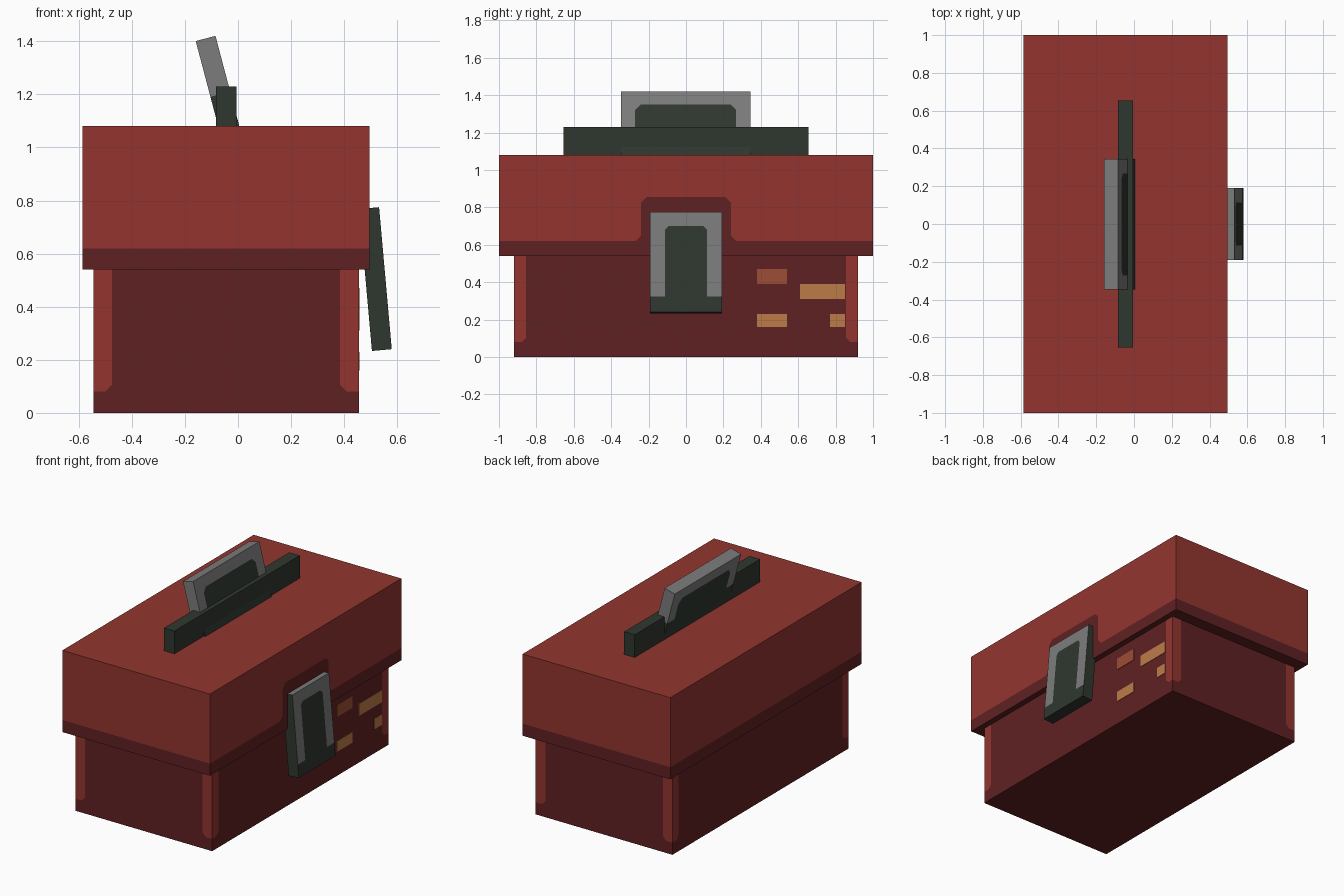
import bpy, bmesh
from mathutils import Vector

if "Cube" in bpy.data.objects:
    bpy.data.objects.remove(bpy.data.objects["Cube"])


def lin(v):
    v /= 255
    return v / 12.92 if v <= 0.04045 else ((v + 0.055) / 1.055) ** 2.4


def mat(name, r, g, b):
    m = bpy.data.materials.new(name)
    m.diffuse_color = (lin(r), lin(g), lin(b), 1)
    m.use_nodes = True
    m.node_tree.nodes["Principled BSDF"].inputs["Base Color"].default_value = m.diffuse_color
    return m


RED = mat("red paint", 147, 53, 47)
DARK = mat("dark red paint", 96, 33, 35)
GREY = mat("grey metal", 124, 124, 124)
GREEN = mat("dark green metal", 47, 55, 47)
RUST = mat("worn orange paint", 157, 77, 53)
TAN = mat("tan paint", 190, 123, 73)


def box(name, center, size, mats, rule=None, cuts=((), (), ()), corners=(), r=0.03, tilt=0):
    """Box cut along local planes (x and y cuts mirrored), coloured by rule(u, z, normal).
    u is the distance from the middle across a side face; corners are the values of
    u + z along which the r-sized corner cells are split."""
    bm = bmesh.new()
    bmesh.ops.create_cube(bm, size=1)
    bmesh.ops.scale(bm, vec=size, verts=bm.verts)
    for axis, values in enumerate(cuts):
        for v in values:
            for s in ((1, -1) if axis < 2 else (1,)):
                n = Vector((0, 0, 0))
                n[axis] = 1
                bmesh.ops.bisect_plane(bm, geom=bm.verts[:] + bm.edges[:] + bm.faces[:],
                                       plane_co=n * v * s, plane_no=n)
    for f in bm.faces[:]:
        f.normal_update()
        if abs(f.normal.z) > 0.5:
            continue
        a = 1 if abs(f.normal.x) > 0.5 else 0
        c = f.calc_center_median()
        du = max(v.co[a] for v in f.verts) - min(v.co[a] for v in f.verts)
        dz = max(v.co.z for v in f.verts) - min(v.co.z for v in f.verts)
        if abs(du - r) < 1e-4 and abs(dz - r) < 1e-4 and any(
                abs(abs(c[a]) + c.z - k) < 1e-3 for k in corners):
            n = Vector((0, 0, 1))
            n[a] = 1 if c[a] > 0 else -1
            bmesh.ops.bisect_plane(bm, geom=[f] + f.edges[:] + f.verts[:],
                                   plane_co=c, plane_no=n, dist=1e-4)
    for f in bm.faces:
        f.normal_update()
        c = f.calc_center_median()
        u = abs(c.y) if abs(f.normal.x) > 0.5 else abs(c.x)
        f.material_index = rule(u, c.z, f.normal) if rule else 0
    me = bpy.data.meshes.new(name)
    bm.to_mesh(me)
    bm.free()
    for m in mats:
        me.materials.append(m)
    ob = bpy.data.objects.new(name, me)
    ob.location = center
    ob.rotation_euler.y = tilt
    bpy.context.collection.objects.link(ob)
    return ob


CX = -0.045  # middle of the box in x


# Body: dark panels with light corner strips that stop above the floor
def body_rule(u, z, n):
    if abs(n.z) > 0.5:
        return 1
    edge = 0.855 if abs(n.x) > 0.5 else 0.43
    z += 0.27
    return 0 if u > edge and z > 0.08 and u - edge + z - 0.08 > 0.025 else 1


box("box_body", (CX, 0, 0.27), (1.0, 1.84, 0.54), (RED, DARK), body_rule,
    ((0.43, 0.455), (0.855, 0.88), (0.08 - 0.27, 0.105 - 0.27)),
    (0.855 + 0.105 - 0.27, 0.43 + 0.105 - 0.27), r=0.025)


# Lid: dark lower band, rising around the latch on the right side
def lid_rule(u, z, n):
    z += 0.81
    if n.z > 0.5:
        return 0
    if z < 0.62:
        return 1
    if n.x > 0.5:
        plate = u < 0.24 and z < 0.855 and u + z < 0.24 + 0.855 - 0.03
        fillet = u + z < 0.24 + 0.62 + 0.03
        return 1 if plate or fillet else 0
    return 0


box("lid", (CX, 0, 0.81), (1.08, 2.0, 0.54), (RED, DARK), lid_rule,
    ((), (0.21, 0.24, 0.27), [z - 0.81 for z in (0.62, 0.65, 0.825, 0.855)]),
    (0.24 + 0.825 - 0.81, 0.24 + 0.65 - 0.81))


# Latch: tilted plate with a grey frame on its outer face
def latch_rule(u, z, n):
    if n.z > 0.5:
        return 0
    frame = z > -0.183 and (u > 0.113 or z > 0.193 or u + z > 0.113 + 0.193 - 0.02)
    return 0 if n.x > 0.5 and frame else 1


box("latch", (0.518, 0, 0.504), (0.075, 0.383, 0.537), (GREY, GREEN), latch_rule,
    ((), (0.093, 0.113), (-0.183, 0.173, 0.193)), (0.113 + 0.173,), r=0.02, tilt=-0.089)


# Handle: bar on the lid and a tilted grip with a grey frame
def grip_rule(u, z, n):
    if abs(n.z) > 0.5:
        return 0 if n.z > 0 else 1
    if z < -0.017:
        return 1
    if abs(n.y) > 0.5:
        return 0
    return 0 if u > 0.27 or z > 0.128 or u + z > 0.27 + 0.128 - 0.03 else 1


box("handle_bar", (CX, 0, 1.15), (0.077, 1.31, 0.16), (GREEN,))
box("handle_grip", (-0.071, -0.002, 1.217), (0.077, 0.692, 0.40), (GREY, GREEN), grip_rule,
    ((), (0.24, 0.27), (-0.017, 0.098, 0.128)), (0.27 + 0.098,), tilt=-0.258)

# Plain painted patches on the right side
for i, (y0, y1, z0, z1, m) in enumerate((
        (0.38, 0.54, 0.39, 0.47, RUST), (0.38, 0.54, 0.16, 0.23, TAN),
        (0.61, 0.85, 0.31, 0.39, TAN), (0.77, 0.85, 0.16, 0.23, TAN))):
    box("paint_patch_%d" % (i + 1), (0.456, (y0 + y1) / 2, (z0 + z1) / 2),
        (0.004, y1 - y0, z1 - z0), (m,))
